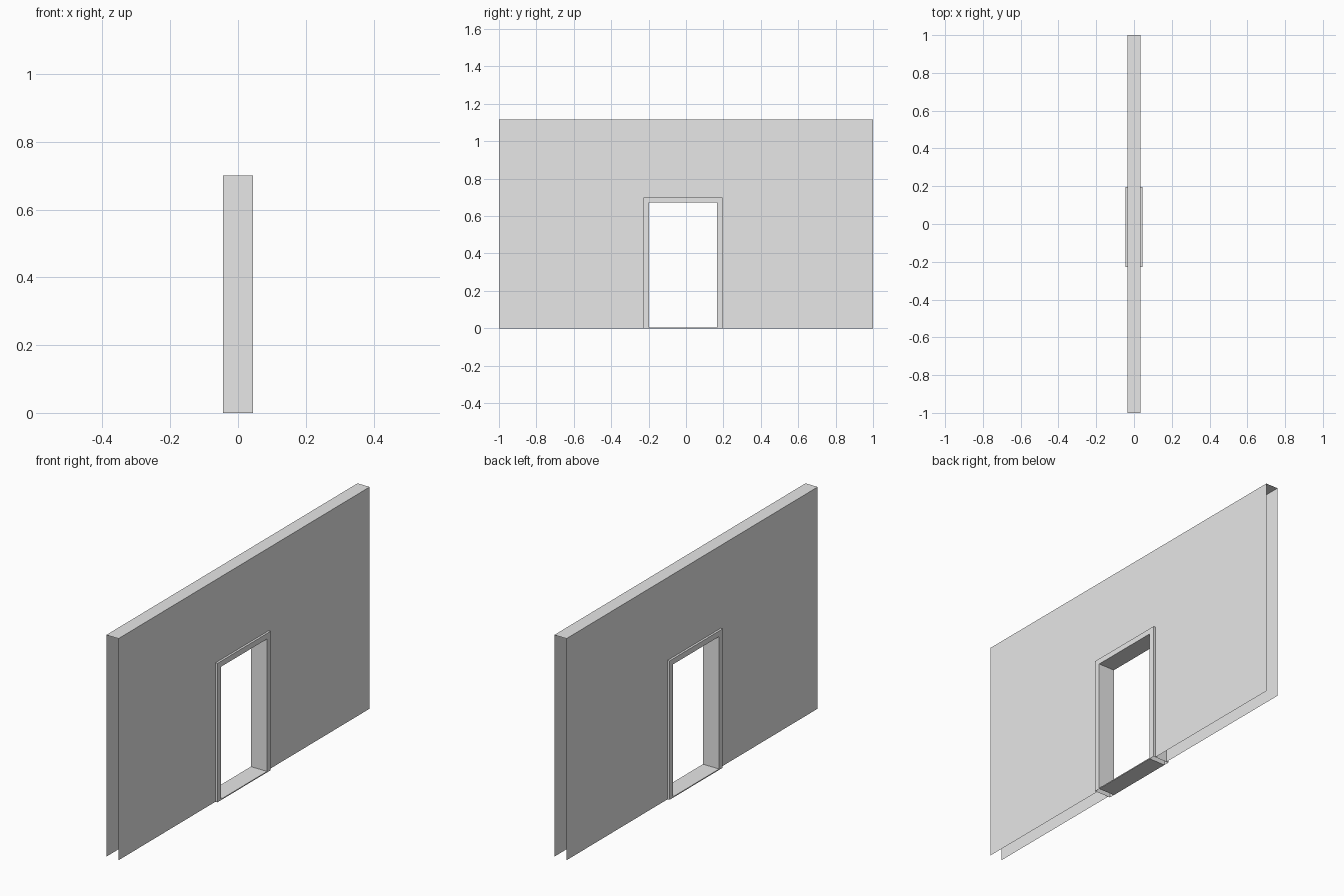
import bpy
import bmesh

cube = bpy.data.objects.get("Cube")
if cube:
    bpy.data.objects.remove(cube, do_unlink=True)

grey = bpy.data.materials.new("light_grey")
grey.use_nodes = True
COLOUR = (0.8, 0.8, 0.8, 1.0)
grey.diffuse_color = COLOUR
grey.node_tree.nodes["Principled BSDF"].inputs["Base Color"].default_value = COLOUR

# Main dimensions
WALL_X, WALL_TOP = 0.034, 1.117
FRAME_X, FRAME_TOP = 0.045, 0.70
FRAME_Y = (-0.228, 0.195)
DOOR_Y, DOOR_TOP = (-0.199, 0.167), 0.672
SILL = 0.005


def arch(outer_y, outer_top, inner_y, inner_top):
    """Outline of an upside-down U, in (y, z)."""
    (a, b), (c, d) = outer_y, inner_y
    return [(a, 0), (c, 0), (c, inner_top), (d, inner_top),
            (d, 0), (b, 0), (b, outer_top), (a, outer_top)]


def shell(name, profile, half, joined):
    """Two mirrored sheets at x = +-half; 'joined' lists the profile edges bridged between them."""
    bm = bmesh.new()
    right = [bm.verts.new((half, y, z)) for y, z in profile]
    left = [bm.verts.new((-half, y, z)) for y, z in profile]
    bm.faces.new(right)
    bm.faces.new(left[::-1])
    n = len(profile)
    for i in joined:
        j = (i + 1) % n
        bm.faces.new((right[j], right[i], left[i], left[j]))
    mesh = bpy.data.meshes.new(name)
    bm.to_mesh(mesh)
    bm.free()
    mesh.materials.append(grey)
    obj = bpy.data.objects.new(name, mesh)
    bpy.context.collection.objects.link(obj)
    return obj


# Hollow wall: two sheets and a top cap, open at the ends and underneath
shell("wall", arch((-1, 1), WALL_TOP, FRAME_Y, FRAME_TOP), WALL_X, [6])

# Door frame: every side closed except the jamb feet
shell("door_frame", arch(FRAME_Y, FRAME_TOP, DOOR_Y, DOOR_TOP), FRAME_X,
      [1, 2, 3, 5, 6, 7])

# Thin threshold across the doorway
y0, y1 = DOOR_Y
shell("threshold", [(y0, 0), (y1, 0), (y1, SILL), (y0, SILL)], FRAME_X, range(4))
